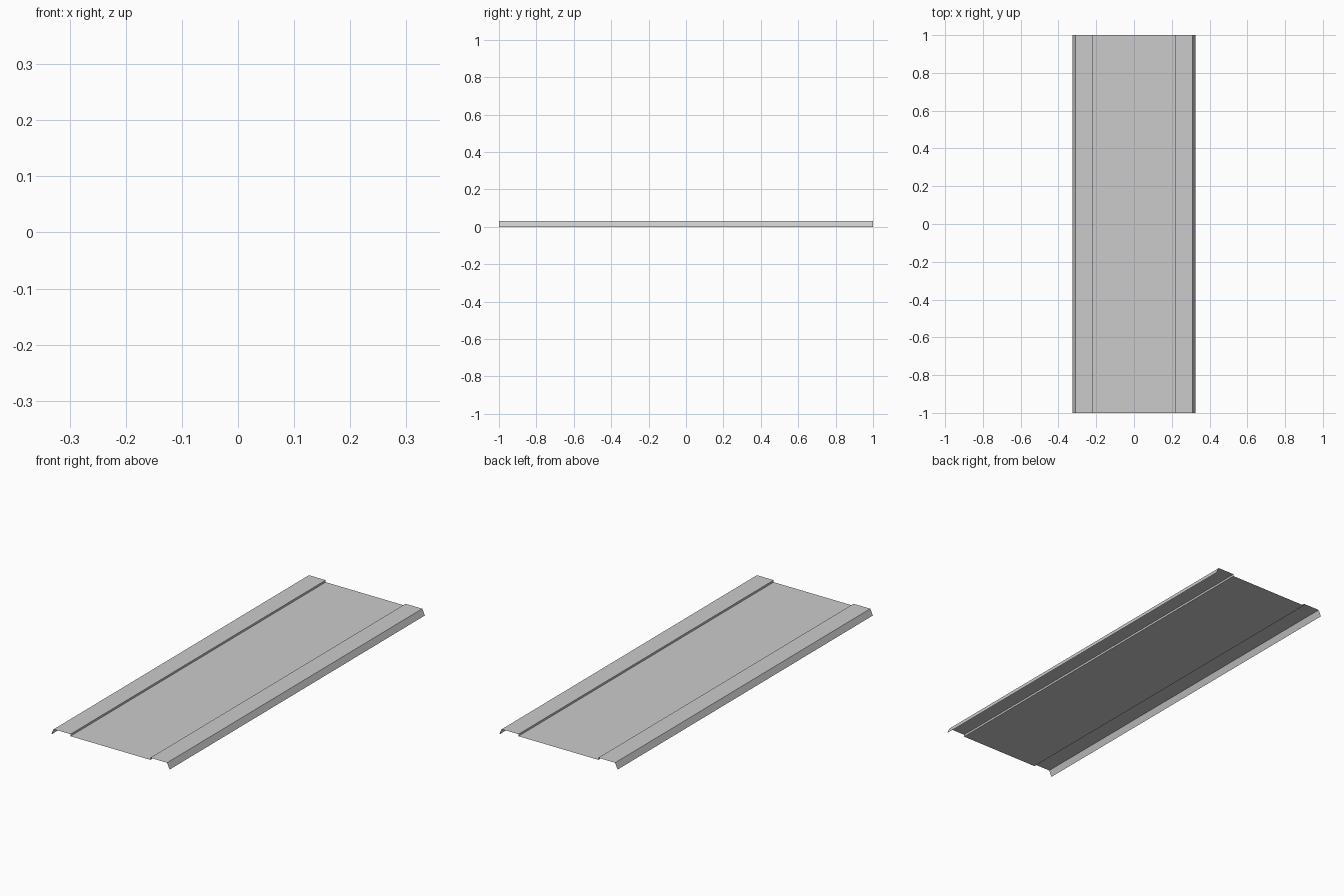
import bpy

if "Cube" in bpy.data.objects:
    bpy.data.objects.remove(bpy.data.objects["Cube"])

# Half of the folded sheet profile (x, z): panel edge, step up, flange, angled lip
half = [(0.219, 0.02), (0.219, 0.03), (0.311, 0.03), (0.325, 0.0)]
profile = [(-x, z) for x, z in reversed(half)] + half

# Sweep the open profile along the length as a thin, single-surface sheet
verts = [(x, y, z) for y in (-1, 1) for x, z in profile]
n = len(profile)
faces = [(i, i + 1, n + i + 1, n + i) for i in range(n - 1)]

mesh = bpy.data.meshes.new("folded_sheet_panel")
mesh.from_pydata(verts, [], faces)
mesh.update()
panel = bpy.data.objects.new("folded_sheet_panel", mesh)
bpy.context.collection.objects.link(panel)
